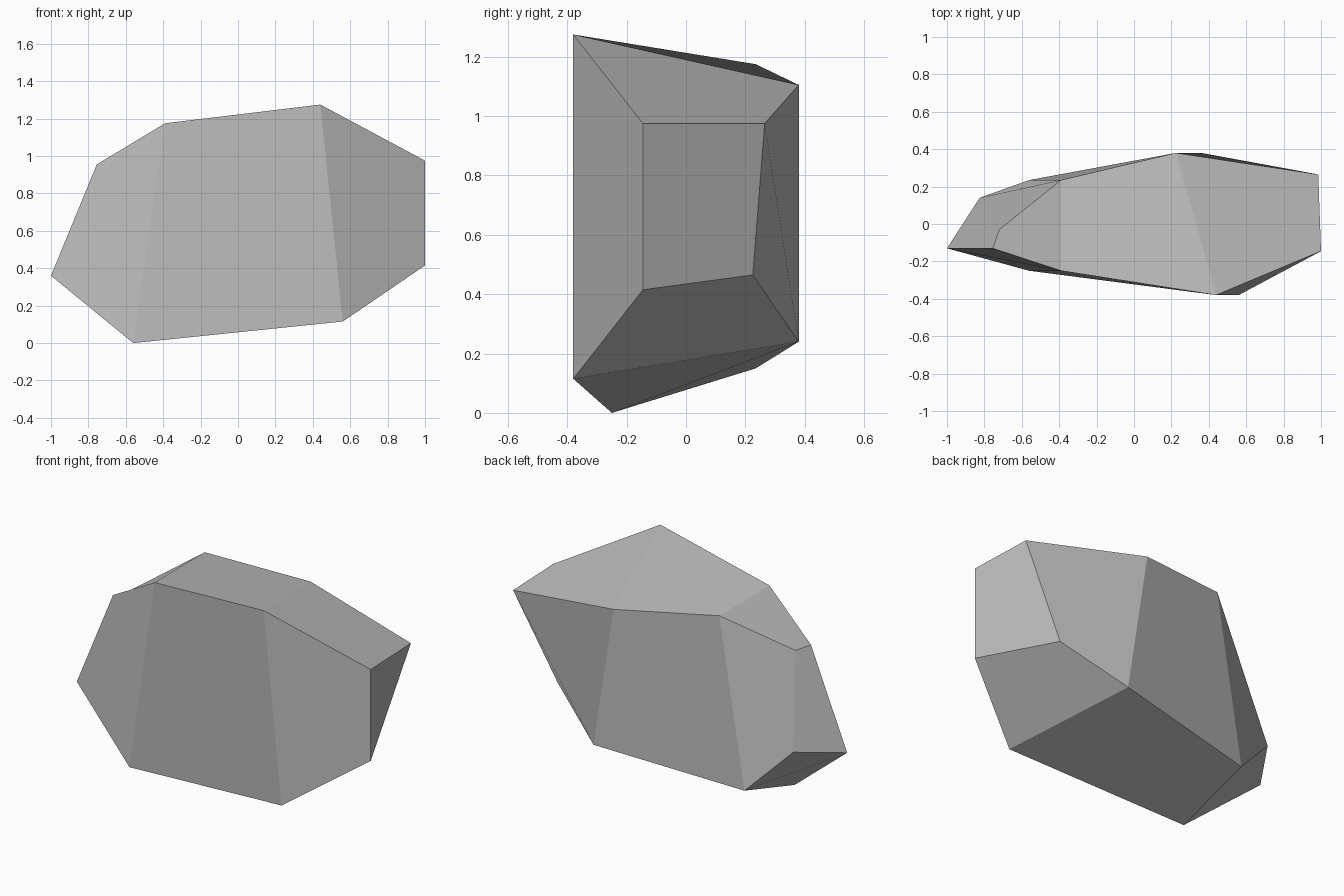
import bpy
import bmesh

cube = bpy.data.objects.get("Cube")
if cube:
    bpy.data.objects.remove(cube, do_unlink=True)

# Stone grey
stone = bpy.data.materials.new("stone_grey")
stone.use_nodes = True
grey = (0.5, 0.5, 0.5, 1.0)
stone.diffuse_color = grey
shader = next(n for n in stone.node_tree.nodes if n.type == "BSDF_PRINCIPLED")
shader.inputs["Base Color"].default_value = grey

# Eight-sided outlines of the front and back, both starting at the low -x corner
front_outline = [(-1, -.13, .36), (-.56, -.25, 0), (.56, -.38, .115), (1, -.145, .415),
                 (1, -.145, .975), (.44, -.38, 1.275), (-.39, -.25, 1.175), (-.755, -.13, .955)]
back_outline = [(-.825, .14, .42), (-.56, .235, .15), (.36, .38, .24), (.71, .225, .465),
                (.985, .265, .975), (.225, .38, 1.105), (-.39, .235, 1.175), (-.72, -.03, .95)]

bm = bmesh.new()
front = [bm.verts.new(p) for p in front_outline]
back = [bm.verts.new(p) for p in back_outline]
count = len(front)

# Rim facets joining the two outlines
for i in range(count):
    j = (i + 1) % count
    facet = [front[i], back[i], back[j], front[j]]
    if i == 2:  # turn this facet so that it folds outward
        facet = facet[1:] + facet[:1]
    bm.faces.new(facet)

# Three upright facets on the front and on the back
for k in range(3):
    low, high = k, count - 1 - k
    bm.faces.new([front[low], front[low + 1], front[high - 1], front[high]])
    bm.faces.new([back[low], back[high], back[high - 1], back[low + 1]])

# Faceted boulder
mesh = bpy.data.meshes.new("boulder")
bm.to_mesh(mesh)
bm.free()
mesh.materials.append(stone)
mesh.shade_flat()
boulder = bpy.data.objects.new("boulder", mesh)
bpy.context.scene.collection.objects.link(boulder)
